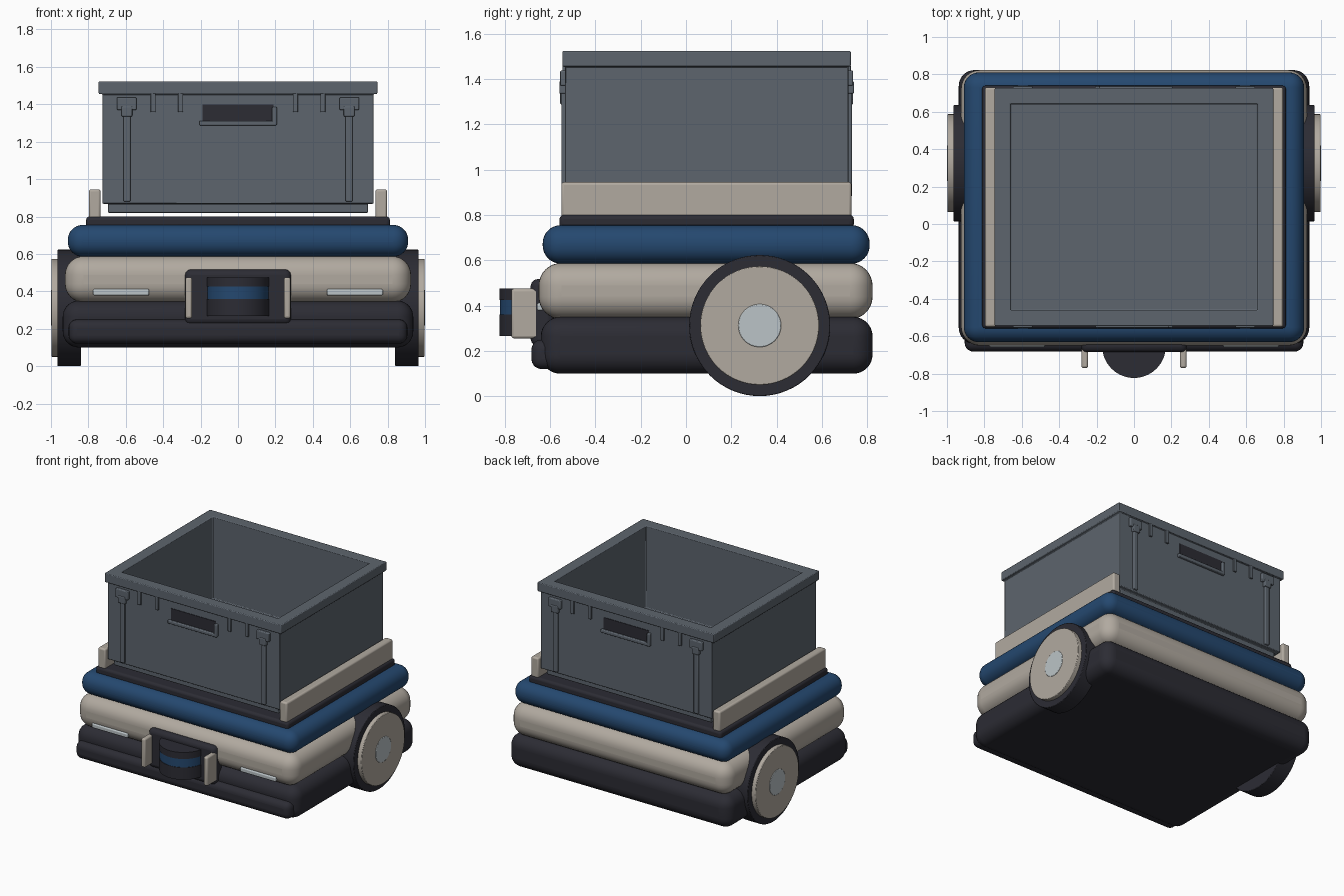
import bpy, bmesh, math
from mathutils import Matrix, Vector

if "Cube" in bpy.data.objects:
    bpy.data.objects.remove(bpy.data.objects["Cube"])


def material(name, rgb):
    m = bpy.data.materials.new(name)
    m.use_nodes = True
    m.diffuse_color = (*rgb, 1)
    m.node_tree.nodes["Principled BSDF"].inputs["Base Color"].default_value = (*rgb, 1)
    return m


BLUE = material("navy blue", (0.018, 0.065, 0.16))
BEIGE = material("warm beige", (0.44, 0.4, 0.35))
DARK = material("charcoal", (0.025, 0.025, 0.034))
GREY = material("crate grey", (0.11, 0.13, 0.155))
LIGHT = material("pale grey", (0.5, 0.55, 0.57))


def finish(name, bm, mat, bevel=0, segments=3):
    bmesh.ops.recalc_face_normals(bm, faces=bm.faces)
    mesh = bpy.data.meshes.new(name)
    bm.to_mesh(mesh)
    bm.free()
    mesh.materials.append(mat)
    ob = bpy.data.objects.new(name, mesh)
    bpy.context.collection.objects.link(ob)
    if bevel:
        mod = ob.modifiers.new("Bevel", "BEVEL")
        mod.width, mod.segments, mod.limit_method = bevel, segments, "ANGLE"
    bpy.ops.object.select_all(action="DESELECT")
    ob.select_set(True)
    bpy.context.view_layer.objects.active = ob
    bpy.ops.object.shade_smooth_by_angle(angle=math.radians(35))
    return ob


def box(name, xs, ys, zs, mat, bevel=0.0, segments=3):
    bm = bmesh.new()
    bmesh.ops.create_cube(bm, size=1)
    for v in bm.verts:
        for i, (lo, hi) in enumerate((xs, ys, zs)):
            v.co[i] = lo if v.co[i] < 0 else hi
    return finish(name, bm, mat, bevel, segments)


def mirrored(name, xs, ys, zs, mat, bevel=0.0):
    for side, s in (("left", 1), ("right", -1)):
        box(f"{side}_{name}", sorted(s * x for x in xs), ys, zs, mat, bevel)


def cylinder(name, center, radius, depth, mat, axis="Z", bevel=0.0):
    bm = bmesh.new()
    bmesh.ops.create_cone(bm, cap_ends=True, segments=64, radius1=radius,
                          radius2=radius, depth=depth)
    turn = Matrix.Rotation(math.pi / 2, 4, "Y") if axis == "X" else Matrix()
    bm.transform(Matrix.Translation(Vector(center)) @ turn)
    return finish(name, bm, mat, bevel, 2)


# Stacked rounded body
box("lower_chassis", (-0.937, 0.937), (-0.64, 0.823), (0.1, 0.35), DARK, 0.085, 8)
box("middle_shell", (-0.925, 0.925), (-0.65, 0.823), (0.34, 0.588), BEIGE, 0.1, 8)
box("upper_cushion", (-0.91, 0.91), (-0.632, 0.81), (0.585, 0.755), BLUE, 0.08, 8)
box("top_deck", (-0.812, 0.812), (-0.558, 0.74), (0.74, 0.8), DARK, 0.018)
box("front_bumper", (-0.905, 0.905), (-0.682, -0.5), (0.12, 0.25), DARK, 0.045, 5)
mirrored("side_rail", (0.735, 0.797), (-0.55, 0.73), (0.79, 0.945), BEIGE, 0.012)
mirrored("headlight", (0.475, 0.775), (-0.657, -0.63), (0.378, 0.412), LIGHT, 0.008)

# Wheels
for side, s in (("left", 1), ("right", -1)):
    for part, inner, outer, radius, mat in (("tyre", 0.84, 0.965, 0.311, DARK),
                                            ("wheel_disc", 0.95, 0.997, 0.262, BEIGE),
                                            ("hub_cap", 0.98, 1.0, 0.095, LIGHT)):
        cylinder(f"{side}_{part}", (s * (inner + outer) / 2, 0.325, 0.312),
                 radius, outer - inner, mat, "X", 0.004)

# Front scanner
box("scanner_housing", (-0.283, 0.283), (-0.685, -0.58), (0.222, 0.517), DARK, 0.03)
mirrored("scanner_guard", (0.245, 0.281), (-0.77, -0.64), (0.255, 0.475), BEIGE, 0.012)
for part, low, high, radius, mat in (("base", 0.267, 0.36, 0.17, DARK),
                                     ("band", 0.36, 0.425, 0.167, BLUE),
                                     ("cap", 0.425, 0.475, 0.17, DARK)):
    cylinder(f"scanner_{part}", (0, -0.653, (low + high) / 2), radius, high - low, mat)

# Open crate, swept through rectangular rings from foot, over the rim, to the floor
CY = 0.091
rings = [(0.695, 0.595, 0.82), (0.695, 0.595, 0.868), (0.725, 0.625, 0.868),
         (0.725, 0.625, 1.455), (0.745, 0.636, 1.455), (0.745, 0.636, 1.523),
         (0.66, 0.551, 1.523), (0.66, 0.551, 0.9)]
bm = bmesh.new()
loops = [[bm.verts.new((sx * hx, CY + sy * hy, z))
          for sx, sy in ((-1, -1), (1, -1), (1, 1), (-1, 1))] for hx, hy, z in rings]
for a, b in zip(loops, loops[1:]):
    for i in range(4):
        j = (i + 1) % 4
        bm.faces.new((a[i], a[j], b[j], b[i]))
bm.faces.new(loops[0])
bm.faces.new(loops[-1])
finish("crate", bm, GREY, 0.008, 2)

# Crate ribs, latches and handles on both ends
for end, s in (("front", -1), ("back", 1)):
    def span(out):
        return sorted((CY + s * 0.6, CY + s * out))
    mirrored(f"{end}_long_rib", (0.575, 0.613), span(0.641), (0.88, 1.4), GREY, 0.006)
    mirrored(f"{end}_latch", (0.543, 0.648), span(0.646), (1.37, 1.437), GREY, 0.006)
    mirrored(f"{end}_latch_tab", (0.565, 0.623), span(0.65), (1.335, 1.39), GREY, 0.006)
    mirrored(f"{end}_outer_rib", (0.44, 0.467), span(0.636), (1.358, 1.46), GREY, 0.004)
    mirrored(f"{end}_inner_rib", (0.293, 0.32), span(0.636), (1.358, 1.46), GREY, 0.004)
    box(f"{end}_handle_slot", (-0.19, 0.19), span(0.629), (1.3, 1.4), DARK)
    box(f"{end}_handle_ledge", (-0.207, 0.207), span(0.646), (1.287, 1.312), GREY, 0.006)
    x = -s * 0.195
    box(f"{end}_handle_end", (x - 0.013, x + 0.013), span(0.646), (1.29, 1.385), GREY, 0.006)
